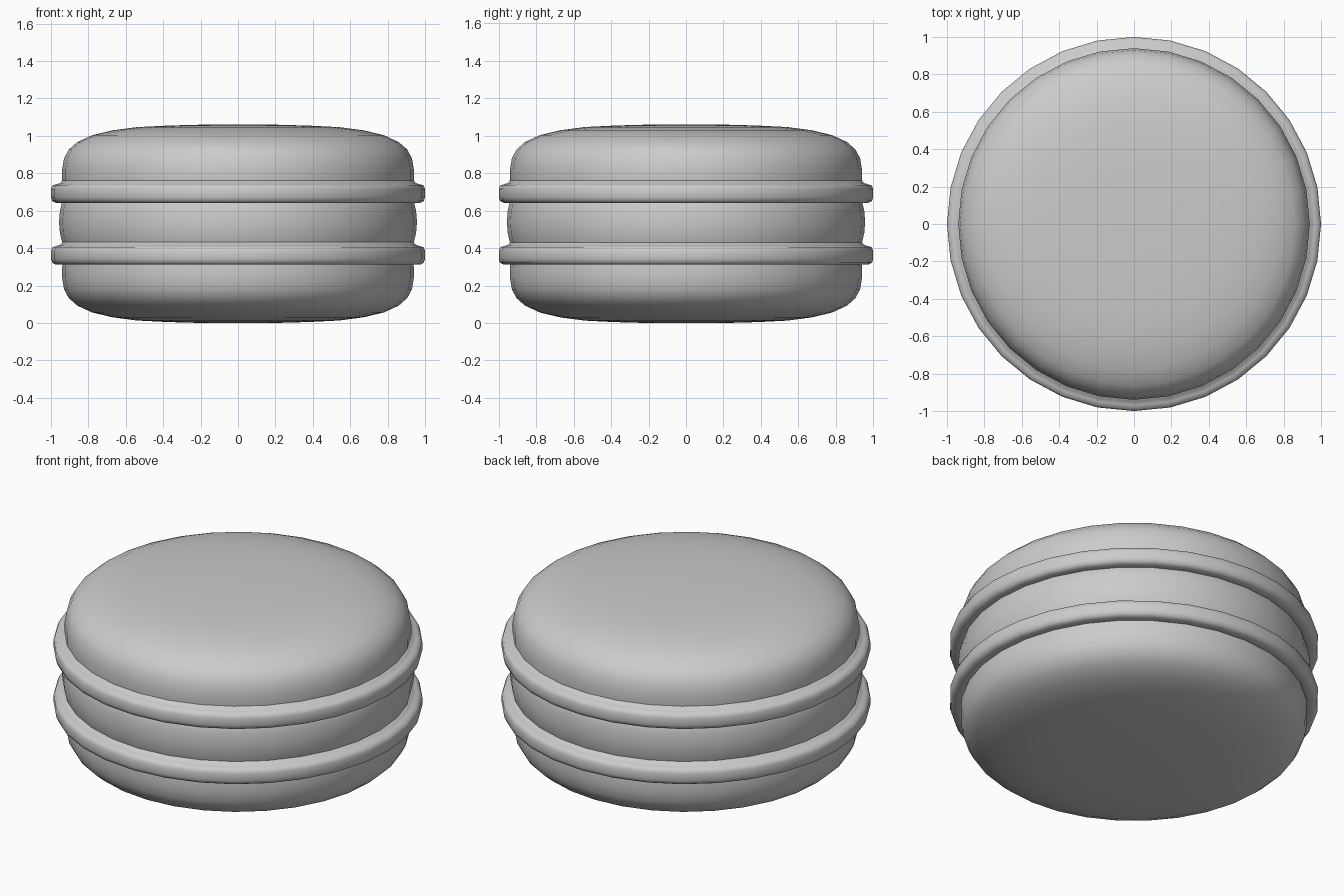
import bpy, bmesh
from math import pi, sin, cos

if "Cube" in bpy.data.objects:
    bpy.data.objects.remove(bpy.data.objects["Cube"])

SIDES = 32


def lathe(name, profile, closed=False):
    """Spin an (r, z) profile around z; points with r = 0 become poles."""
    bm = bmesh.new()
    rings = []
    for r, z in profile:
        if r == 0:
            rings.append([bm.verts.new((0, 0, z))] * SIDES)
        else:
            rings.append([bm.verts.new((r * cos(2 * pi * i / SIDES), r * sin(2 * pi * i / SIDES), z))
                          for i in range(SIDES)])
    pairs = list(zip(rings, rings[1:]))
    if closed:
        pairs.append((rings[-1], rings[0]))
    for a, b in pairs:
        for i in range(SIDES):
            j = (i + 1) % SIDES
            bm.faces.new(list(dict.fromkeys((a[i], a[j], b[j], b[i]))))
    bmesh.ops.recalc_face_normals(bm, faces=bm.faces)
    mesh = bpy.data.meshes.new(name)
    bm.to_mesh(mesh)
    bm.free()
    mesh.shade_smooth()
    obj = bpy.data.objects.new(name, mesh)
    bpy.context.collection.objects.link(obj)
    return obj


# Domed cookie shells: (radius, height above the shell's inner face)
dome = [(0.93, 0.0), (0.94, 0.07), (0.94, 0.13), (0.93, 0.19), (0.905, 0.237), (0.86, 0.277),
        (0.78, 0.314), (0.67, 0.34), (0.54, 0.357), (0.38, 0.365), (0.2, 0.37), (0, 0.37)]
lathe("top_shell", [(r, 0.69 + h) for r, h in dome])
lathe("bottom_shell", [(r, 0.37 - h) for r, h in dome])

# Raised ruffled feet around each shell
rim = [(0.90, 0.642), (0.975, 0.642), (0.993, 0.652), (1.0, 0.672), (1.0, 0.715),
       (0.992, 0.735), (0.97, 0.742), (0.95, 0.748), (0.94, 0.762), (0.90, 0.762)]
lathe("top_foot", rim, closed=True)
lathe("bottom_foot", [(r, z - 0.33) for r, z in rim], closed=True)

# Cream filling, slightly bulged
lathe("filling", [(0, 0.38), (0.92, 0.38), (0.94, 0.43), (0.952, 0.48), (0.957, 0.54),
                  (0.952, 0.60), (0.94, 0.65), (0.92, 0.68), (0, 0.68)])
